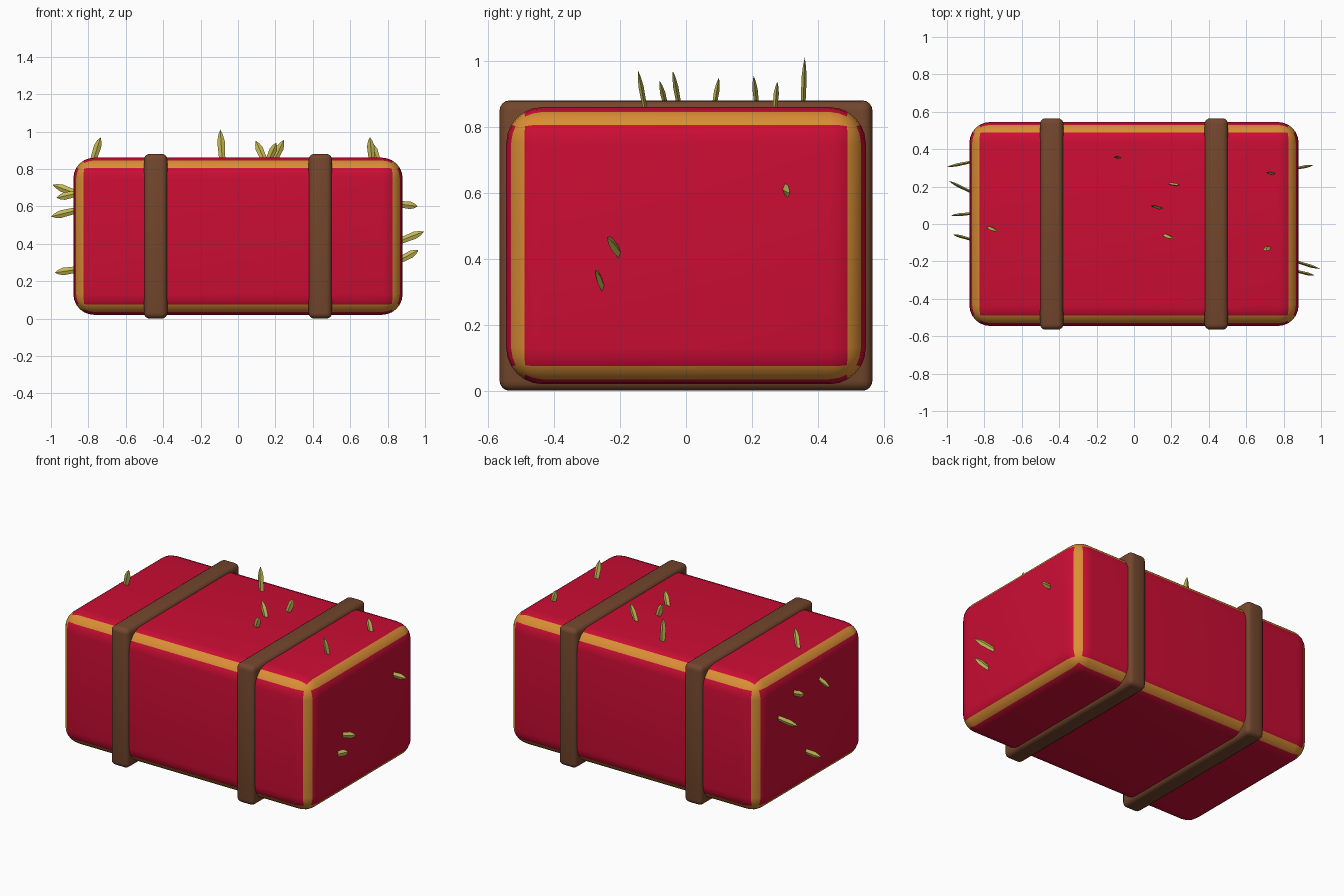
import bpy, bmesh
from mathutils import Vector

if "Cube" in bpy.data.objects:
    bpy.data.objects.remove(bpy.data.objects["Cube"])


def material(name, rgb):
    m = bpy.data.materials.new(name)
    m.diffuse_color = (*rgb, 1)
    m.use_nodes = True
    m.node_tree.nodes["Principled BSDF"].inputs["Base Color"].default_value = m.diffuse_color
    return m


RED = material("red", (0.60, 0.004, 0.034))
ORANGE = material("orange trim", (0.70, 0.27, 0.035))
BROWN = material("brown leather", (0.17, 0.062, 0.026))
STRAW = material("straw yellow", (0.56, 0.49, 0.09))


def finish(bm, name, mats, angle=0.7):
    bmesh.ops.recalc_face_normals(bm, faces=bm.faces)
    me = bpy.data.meshes.new(name)
    bm.to_mesh(me)
    bm.free()
    for m in mats:
        me.materials.append(m)
    ob = bpy.data.objects.new(name, me)
    bpy.context.collection.objects.link(ob)
    bpy.ops.object.select_all(action='DESELECT')
    ob.select_set(True)
    bpy.context.view_layer.objects.active = ob
    bpy.ops.object.shade_smooth_by_angle(angle=angle)
    return ob


def rounded_box(size, centre, radius, segments):
    bm = bmesh.new()
    bmesh.ops.create_cube(bm, size=1)
    bmesh.ops.scale(bm, vec=size, verts=bm.verts)
    bmesh.ops.translate(bm, vec=centre, verts=bm.verts)
    bmesh.ops.bevel(bm, geom=bm.edges[:], offset=radius, segments=segments,
                    profile=0.5, affect='EDGES')
    bm.normal_update()
    return bm


# Bale body: the middle third of every rounded edge is orange
bm = rounded_box((1.76, 1.09, 0.84), (0, 0, 0.44), 0.11, 6)
for f in bm.faces:
    f.material_index = int(sum(abs(c) > 0.5 for c in f.normal) >= 2)
finish(bm, "bale_body", [RED, ORANGE])

# Two straps around the body
for side, x in (("left", -0.44), ("right", 0.44)):
    bm = rounded_box((0.125, 1.13, 0.88), (x, 0, 0.44), 0.03, 4)
    finish(bm, side + "_strap", [BROWN])


def straw(name, base, tip, wide):
    """Thin pointed blade with a diamond section, wide along one axis, thin in y."""
    base, tip = Vector(base), Vector(tip)
    d = tip - base
    base = base - d.normalized() * 0.03
    wide = (wide - d * (wide.dot(d) / d.length_squared)).normalized()
    thin = d.cross(wide).normalized()
    bm = bmesh.new()
    rings = []
    for t, w in ((0, 0.016), (0.65, 0.020), (0.85, 0.012)):
        c = base.lerp(tip, t)
        rings.append([bm.verts.new(c + o) for o in
                      (wide * w, thin * w * 0.4, -wide * w, -thin * w * 0.4)])
    end = bm.verts.new(tip)
    bm.faces.new(rings[0])
    for i in range(4):
        j = (i + 1) % 4
        for a, b in zip(rings, rings[1:]):
            bm.faces.new((a[i], a[j], b[j], b[i]))
        bm.faces.new((rings[-1][i], rings[-1][j], end))
    finish(bm, name, [STRAW], 0.5)


# Straws on top: base x, y, then tip x, y, z
for i, (bx, by, tx, ty, tz) in enumerate((
        (-0.77, -0.02, -0.735, -0.04, 0.97), (-0.085, 0.355, -0.095, 0.36, 1.01),
        (0.135, 0.085, 0.095, 0.10, 0.95), (0.17, -0.06, 0.205, -0.08, 0.94),
        (0.20, 0.215, 0.245, 0.205, 0.955), (0.715, -0.125, 0.705, -0.145, 0.97),
        (0.74, 0.27, 0.715, 0.277, 0.937))):
    straw(f"top_straw_{i + 1}", (bx, by, 0.86), (tx, ty, tz), Vector((1, 0, 0)))

# Straws on the ends: side, base y, z, then tip x, y, z
for i, (s, by, bz, tx, ty, tz) in enumerate((
        (1, 0.30, 0.61, 0.96, 0.315, 0.60), (1, -0.205, 0.42, 0.995, -0.24, 0.465),
        (1, -0.255, 0.32, 0.965, -0.275, 0.365), (-1, 0.33, 0.575, -1.0, 0.305, 0.545),
        (-1, 0.175, 0.675, -0.99, 0.23, 0.715), (-1, -0.08, 0.665, -0.97, -0.055, 0.645),
        (-1, 0.055, 0.26, -0.98, 0.045, 0.245))):
    straw(f"end_straw_{i + 1}", (0.88 * s, by, bz), (tx, ty, tz), Vector((0, 0, 1)))
